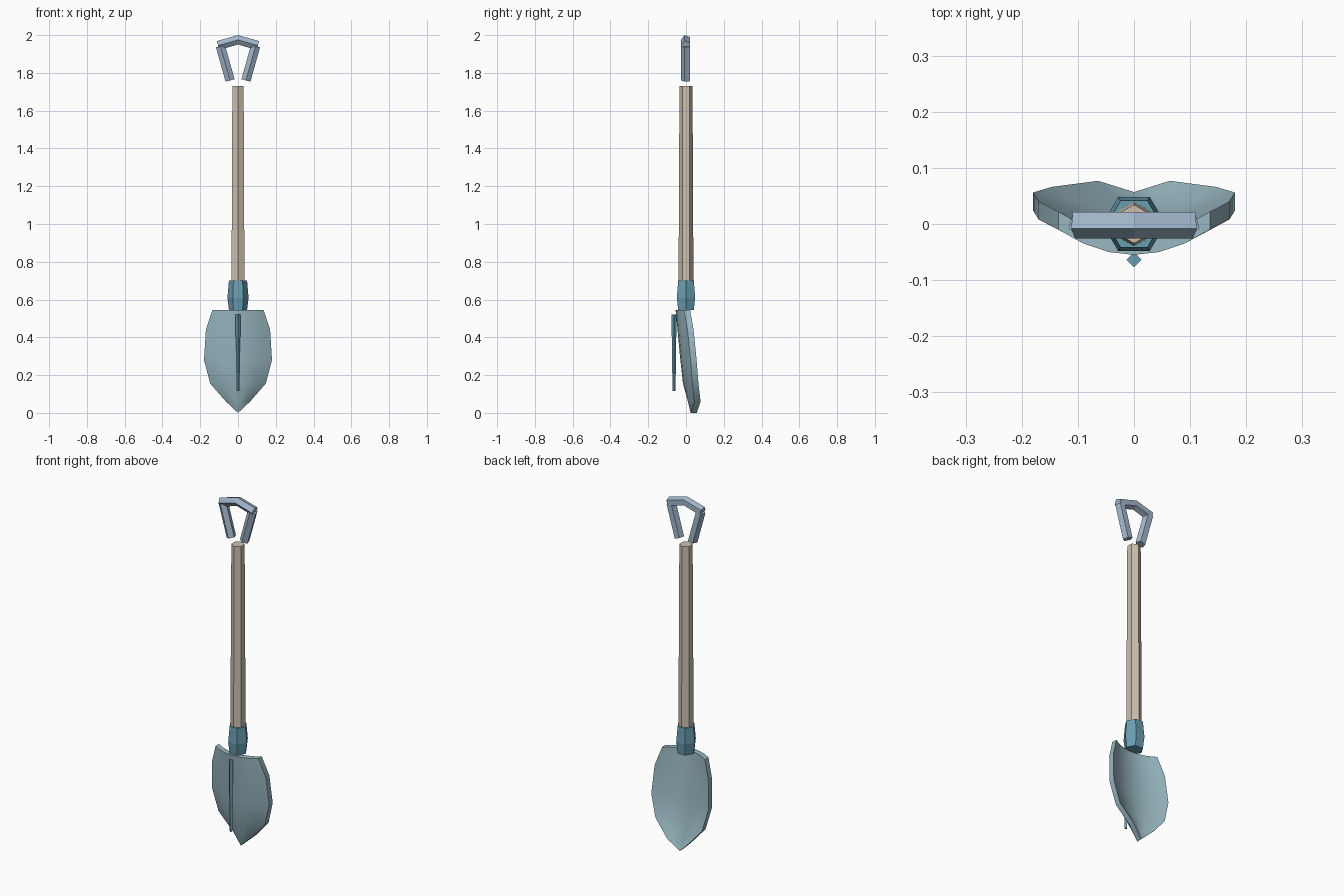
import bpy, bmesh, math
from mathutils import Vector

if "Cube" in bpy.data.objects:
    bpy.data.objects.remove(bpy.data.objects["Cube"])


def material(name, rgb):
    m = bpy.data.materials.new(name)
    m.diffuse_color = (*rgb, 1)
    m.use_nodes = True
    m.node_tree.nodes["Principled BSDF"].inputs["Base Color"].default_value = m.diffuse_color
    return m


STEEL = material("blade_steel", (0.32, 0.48, 0.54))
DARK = material("socket_steel", (0.14, 0.34, 0.44))
WOOD = material("pale_wood", (0.60, 0.53, 0.43))
GRIP = material("grip_metal", (0.36, 0.47, 0.60))


def finish(bm, name, mat):
    bmesh.ops.recalc_face_normals(bm, faces=bm.faces)
    me = bpy.data.meshes.new(name)
    bm.to_mesh(me)
    bm.free()
    me.materials.append(mat)
    ob = bpy.data.objects.new(name, me)
    bpy.context.collection.objects.link(ob)
    return ob


def tube(name, path, sides, mat, turn=0.0):
    """Loft polygon rings along (x, y, z, radius) points lying in an xz plane."""
    bm = bmesh.new()
    pts = [Vector(p[:3]) for p in path]
    rings = []
    for i, p in enumerate(path):
        t = (pts[min(i + 1, len(pts) - 1)] - pts[max(i - 1, 0)]).normalized()
        n = Vector((t.z, 0, -t.x))
        ring = []
        for k in range(sides):
            a = turn + math.tau * k / sides
            ring.append(bm.verts.new(pts[i] + p[3] * (n * math.sin(a) - Vector((0, math.cos(a), 0)))))
        rings.append(ring)
    for r0, r1 in zip(rings, rings[1:]):
        for k in range(sides):
            j = (k + 1) % sides
            bm.faces.new((r0[k], r0[j], r1[j], r1[k]))
    bm.faces.new(rings[0])
    bm.faces.new(rings[-1])
    return finish(bm, name, mat)


# Blade: dished sheet, rows of (z, half width, centre y, edge y), then thickened
rows = [(0.545, 0.135, -0.055, -0.010), (0.44, 0.170, -0.045, 0.008),
        (0.28, 0.180, -0.030, 0.024), (0.155, 0.147, -0.016, 0.034),
        (0.06, 0.064, 0.010, 0.045), (0.0, 0.0, 0.025, 0.025)]
COLS = 6
bm = bmesh.new()
grid = []
for z, w, yc, ye in rows:
    us = [2 * c / COLS - 1 for c in range(COLS + 1)]
    grid.append([bm.verts.new((u * w, yc + (ye - yc) * u * u, z)) for u in us])
for a, b in zip(grid, grid[1:]):
    for c in range(COLS):
        bm.faces.new((a[c], a[c + 1], b[c + 1], b[c]))
bmesh.ops.remove_doubles(bm, verts=bm.verts, dist=1e-5)
front = bm.faces[:]
back = bmesh.ops.extrude_face_region(bm, geom=front, use_keep_orig=True)["geom"]
bmesh.ops.translate(bm, vec=(0, 0.032, 0),
                    verts=[g for g in back if isinstance(g, bmesh.types.BMVert)])
blade = finish(bm, "blade", STEEL)
bpy.context.view_layer.objects.active = blade
blade.select_set(True)
bpy.ops.object.shade_smooth_by_angle(angle=math.radians(40))

# Rib on the front of the blade
tube("blade_rib", [(0, -0.0635, 0.115, 0.008), (0, -0.0635, 0.52, 0.0135)], 4, DARK)

# Socket and shaft
tube("socket", [(0, 0, 0.545, 0.048), (0, 0, 0.61, 0.056), (0, 0, 0.70, 0.048)],
     6, DARK, math.radians(30))
tube("shaft", [(0, 0, 0.60, 0.040), (0, 0, 1.73, 0.0345)], 6, WOOD)

# Open handle: bent top bar and two slanted side bars
tube("handle_top", [(-0.105, 0, 1.945, 0.026), (0, 0, 1.975, 0.026), (0.105, 0, 1.945, 0.026)], 5, GRIP)
for side, s in (("left", -1), ("right", 1)):
    tube("handle_side_" + side, [(s * 0.042, 0, 1.76, 0.026), (s * 0.093, 0, 1.942, 0.026)], 5, GRIP)
